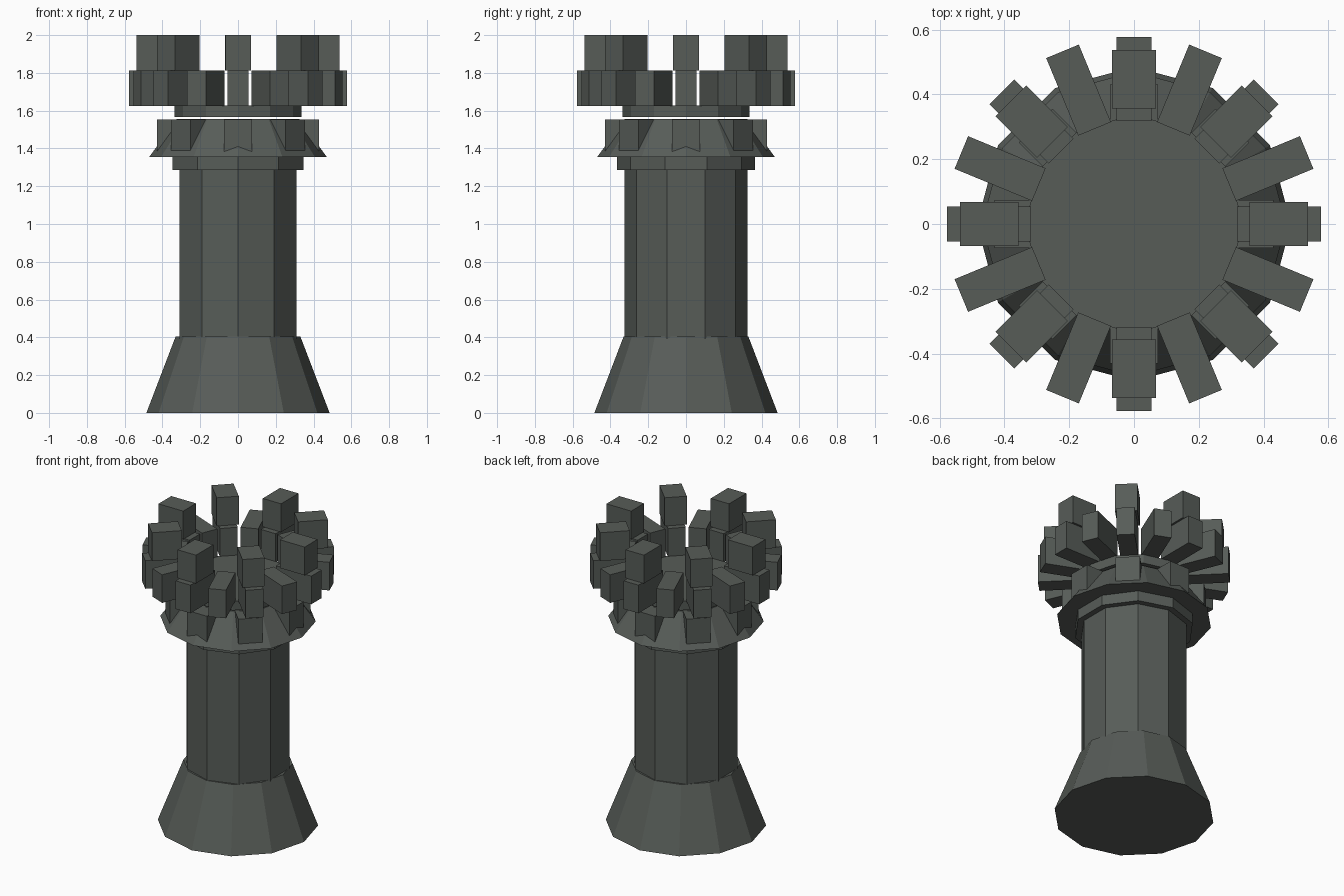
import bpy, bmesh, math
from mathutils import Matrix

if "Cube" in bpy.data.objects:
    bpy.data.objects.remove(bpy.data.objects["Cube"])

stone = bpy.data.materials.new("dark grey stone")
stone.diffuse_color = (0.095, 0.107, 0.097, 1)
stone.use_nodes = True
stone.node_tree.nodes["Principled BSDF"].inputs["Base Color"].default_value = stone.diffuse_color


def finish(bm, name):
    bmesh.ops.recalc_face_normals(bm, faces=bm.faces)
    mesh = bpy.data.meshes.new(name)
    bm.to_mesh(mesh)
    bm.free()
    mesh.materials.append(stone)
    ob = bpy.data.objects.new(name, mesh)
    bpy.context.collection.objects.link(ob)


def drum(name, sides, r0, r1, z0, z1):
    """Flat-sided drum or cone with a corner on the +y axis."""
    bm = bmesh.new()
    rings = []
    for r, z in ((r0, z0), (r1, z1)):
        rings.append([bm.verts.new((r * math.sin(math.tau * i / sides),
                                    r * math.cos(math.tau * i / sides), z))
                      for i in range(sides)])
    bm.faces.new(rings[0])
    bm.faces.new(rings[1])
    for i in range(sides):
        j = (i + 1) % sides
        bm.faces.new((rings[0][i], rings[0][j], rings[1][j], rings[1][i]))
    finish(bm, name)


def block_ring(name, count, r_in, r_out, width, z0, z1):
    """Radial boxes evenly spaced round the z axis."""
    bm = bmesh.new()
    for i in range(count):
        m = (Matrix.Rotation(math.tau * i / count, 4, 'Z')
             @ Matrix.Translation(((r_in + r_out) / 2, 0, (z0 + z1) / 2))
             @ Matrix.Diagonal((r_out - r_in, width, z1 - z0, 1)))
        bmesh.ops.create_cube(bm, size=1, matrix=m)
    finish(bm, name)


# Foot, shaft and collar
drum("flared_base", 12, 0.485, 0.33, 0.0, 0.405)
drum("shaft", 10, 0.325, 0.325, 0.3, 1.31)
drum("collar", 10, 0.364, 0.364, 1.287, 1.356)

# Sloping skirt with brackets, then the floor slab
drum("sloped_skirt", 12, 0.47, 0.325, 1.355, 1.555)
block_ring("brackets", 8, 0.28, 0.43, 0.147, 1.375, 1.554)
drum("floor_slab", 12, 0.337, 0.337, 1.566, 1.627)

# Two tiers of battlement blocks
block_ring("lower_battlements", 16, 0.318, 0.577, 0.109, 1.625, 1.812)
block_ring("upper_battlements", 8, 0.356, 0.538, 0.135, 1.812, 2.0)
